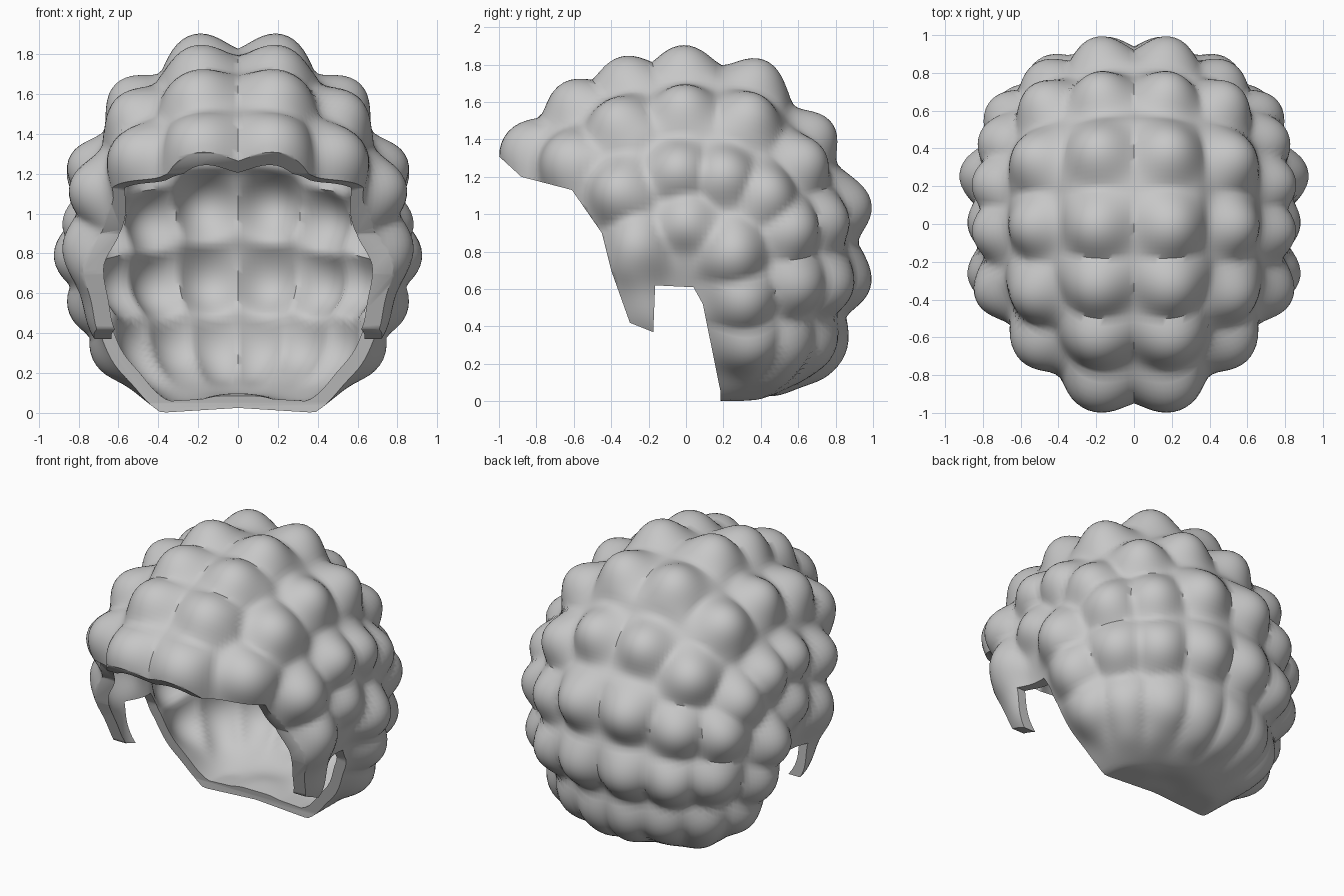
import bpy, bmesh, math
from mathutils import Vector

if "Cube" in bpy.data.objects:
    bpy.data.objects.remove(bpy.data.objects["Cube"])

CENTRE = Vector((0, 0.05, 0.95))
DEPTH = 0.12          # how deep the grooves between curls go
THICK = 0.07          # wall thickness

# curl tips on the +x half, grouped by column (x, y, z)
CURLS = [
    # middle column, fringe to nape
    (.21, -.97, 1.39), (.22, -.68, 1.67), (.22, -.37, 1.82), (.22, -.02, 1.89),
    (.21, .42, 1.81), (.20, .77, 1.48), (.20, .98, 1.05), (.18, .97, .60), (.12, .81, .22),
    # second column
    (.57, -.72, 1.33), (.59, -.42, 1.56), (.60, -.02, 1.65), (.59, .38, 1.60),
    (.54, .71, 1.32), (.52, .84, .96), (.49, .86, .58), (.35, .74, .22),
    # side curls
    (.82, -.41, 1.14), (.84, -.05, 1.27), (.84, .23, 1.24), (.80, .48, 1.13),
    (.87, .00, .95), (.86, -.30, .82), (.91, .28, .77), (.76, .64, .92),
    (.83, .34, .50), (.70, .66, .58), (.70, .37, .24), (.56, .58, .22)]
# smooth zones without curls: sideburns and nape
PLAIN = [(.75, -.35, .60), (.73, -.22, .38), (.73, .0, .60), (.66, .10, .38), (.54, .15, .19),
         (.42, .22, .01), (.0, .25, .03), (.2, .45, .04), (.4, .45, .03), (.0, .60, .07)]


def polar(points, extra):
    """Directions and radii of points on both halves."""
    out = []
    for x, y, z in points:
        for s in (1, -1):
            v = Vector((s * x, y, z)) - CENTRE
            out.append((v.normalized(), v.length + extra))
    return out


tips = polar(CURLS, 0.01)
anchors = tips + polar(PLAIN, DEPTH)


def radius(d):
    """Smooth head radius minus a rounded groove away from the nearest curl."""
    total = weight = 1e-9
    for n, r in anchors:
        w = math.exp(-(n - d).length_squared / 0.028)
        total += w * r
        weight += w
    near = min((n - d).length_squared for n, r in tips)
    # rounded dome that eases into the groove floor
    return total / weight - DEPTH * math.tanh(2.7 * near / DEPTH)


def add_object(name, bm):
    me = bpy.data.meshes.new(name)
    bm.to_mesh(me)
    bm.free()
    ob = bpy.data.objects.new(name, me)
    bpy.context.collection.objects.link(ob)
    return ob


def add_shell(bm, n=48):
    """Cube-grid sphere pushed out to the curly surface, plus an inner wall."""
    ball = bmesh.new()
    bmesh.ops.create_cube(ball, size=2)
    bmesh.ops.subdivide_edges(ball, edges=ball.edges[:], cuts=n - 1, use_grid_fill=True)
    ball.verts.index_update()
    dirs = [Vector([math.tan(c * math.pi / 4) for c in v.co]).normalized() for v in ball.verts]
    radii = [radius(d) for d in dirs]
    for inset in (0, THICK):
        vs = []
        for d, r in zip(dirs, radii):
            p = CENTRE + d * (r - inset)
            # level underside, slightly arched in the middle
            p.z = max(p.z, inset * 0.8 + 0.025 * max(0, 1 - abs(p.x) / 0.4))
            vs.append(bm.verts.new(p))
        for f in ball.faces:
            loop = [vs[v.index] for v in f.verts]
            bm.faces.new(loop[::-1] if inset else loop)
    ball.free()


# hair
bm = bmesh.new()
add_shell(bm)
hair = add_object("curly_hair", bm)

# face and ear opening, cut straight through from side to side
PROFILE = [(-1.4, 1.56), (-1.0, 1.31), (-.88, 1.2), (-.61, 1.13), (-.45, .9), (-.40, .7),
           (-.30, .42), (-.175, .37), (-.165, .62), (.04, .61), (.09, .52), (.185, .05),
           (.19, -.5), (-1.4, -.5)]
bm = bmesh.new()
face = bm.faces.new([bm.verts.new((-1.5, y, z)) for y, z in PROFILE])
ext = bmesh.ops.extrude_face_region(bm, geom=[face])
bmesh.ops.translate(bm, vec=(3, 0, 0), verts=[g for g in ext["geom"] if isinstance(g, bmesh.types.BMVert)])
bmesh.ops.recalc_face_normals(bm, faces=bm.faces[:])
cutter = add_object("opening_cutter", bm)
cutter.hide_render = True

mod = hair.modifiers.new("opening", 'BOOLEAN')
mod.operation = 'DIFFERENCE'
mod.solver = 'EXACT'
mod.object = cutter
bpy.context.view_layer.objects.active = hair
hair.select_set(True)
bpy.ops.object.modifier_apply(modifier=mod.name)
bpy.data.objects.remove(cutter, do_unlink=True)

# colour and shading
grey = bpy.data.materials.new("hair_grey")
grey.diffuse_color = (0.57, 0.57, 0.57, 1)
grey.use_nodes = True
grey.node_tree.nodes["Principled BSDF"].inputs["Base Color"].default_value = grey.diffuse_color
hair.data.materials.clear()
hair.data.materials.append(grey)
bpy.ops.object.shade_smooth_by_angle(angle=math.radians(50))
